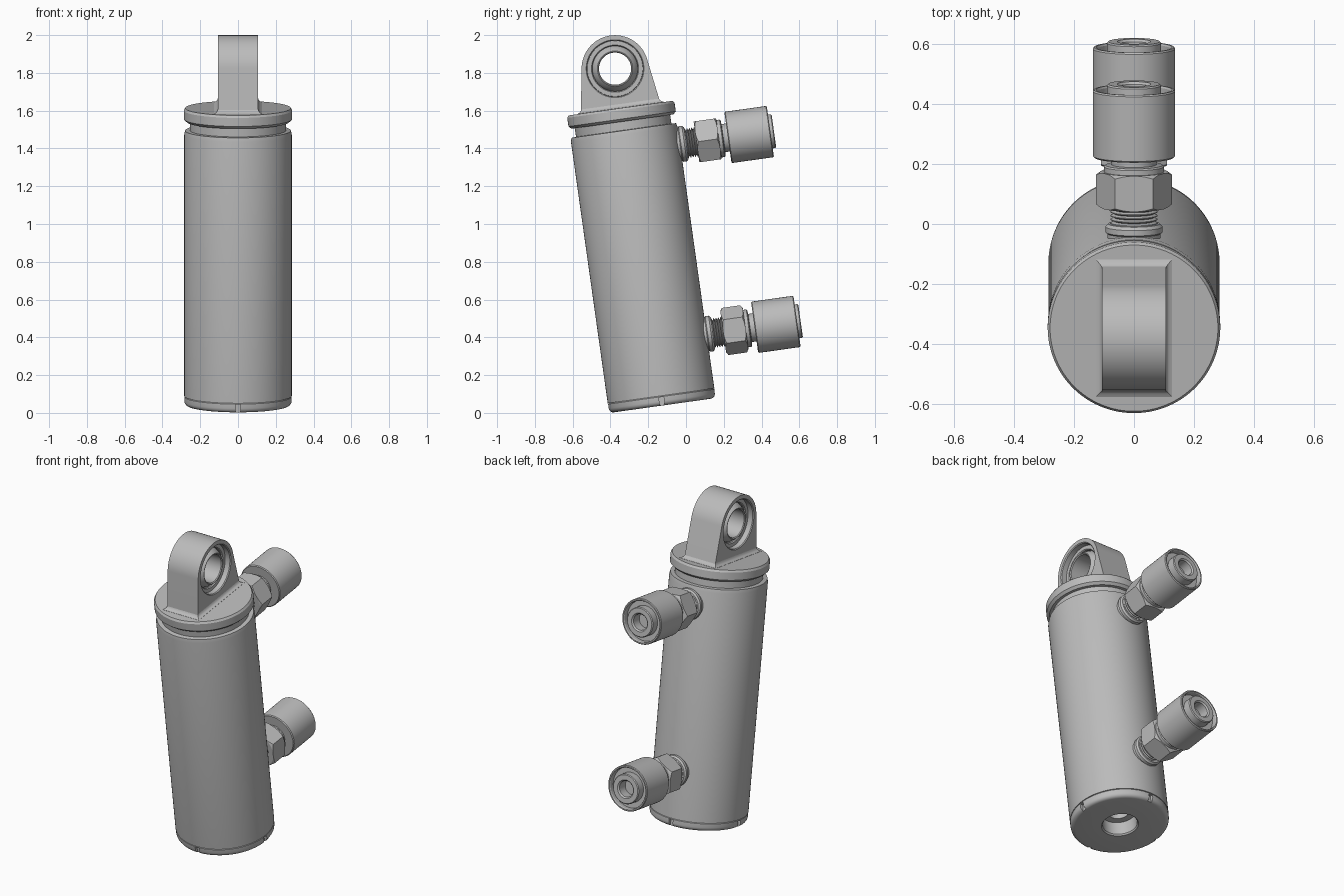
import bpy, bmesh
from math import sin, cos, pi, radians, acos, atan2
from mathutils import Matrix

cube = bpy.data.objects.get("Cube")
if cube:
    bpy.data.objects.remove(cube, do_unlink=True)

steel = bpy.data.materials.new("plain_grey_steel")
steel.use_nodes = True
GREY = (0.5, 0.5, 0.5, 1)
steel.diffuse_color = GREY
steel.node_tree.nodes["Principled BSDF"].inputs["Base Color"].default_value = GREY

# The whole cylinder leans back about the x axis
LEAN = Matrix.Translation((0, -0.125, 0.039)) @ Matrix.Rotation(radians(8), 4, 'X')


def make_object(name, bm, matrix):
    bmesh.ops.recalc_face_normals(bm, faces=bm.faces)
    mesh = bpy.data.meshes.new(name)
    bm.to_mesh(mesh)
    bm.free()
    mesh.transform(matrix)
    mesh.materials.append(steel)
    obj = bpy.data.objects.new(name, mesh)
    bpy.context.collection.objects.link(obj)
    return obj


def lathe(name, profile, matrix=LEAN, sides=64, closed=False, turn=0.0):
    """Turn (radius, height) points about z; open profiles get end caps."""
    bm = bmesh.new()
    rings = [[bm.verts.new((r * cos(turn + 2 * pi * i / sides),
                            r * sin(turn + 2 * pi * i / sides), z))
              for i in range(sides)] for r, z in profile]
    pairs = list(zip(rings, rings[1:]))
    if closed:
        pairs.append((rings[-1], rings[0]))
    else:
        bm.faces.new(rings[0])
        bm.faces.new(rings[-1])
    for a, b in pairs:
        for i in range(sides):
            j = (i + 1) % sides
            bm.faces.new((a[i], a[j], b[j], b[i]))
    return make_object(name, bm, matrix)


def extrude_x(name, outline, half, matrix=LEAN):
    """Extrude a (y, z) outline from -half to +half along x."""
    bm = bmesh.new()
    face = bm.faces.new([bm.verts.new((-half, y, z)) for y, z in outline])
    moved = bmesh.ops.extrude_face_region(bm, geom=[face])["geom"]
    verts = [v for v in moved if isinstance(v, bmesh.types.BMVert)]
    bmesh.ops.translate(bm, verts=verts, vec=(2 * half, 0, 0))
    return make_object(name, bm, matrix)


def boolean(obj, cutter, operation='DIFFERENCE'):
    mod = obj.modifiers.new("cut", 'BOOLEAN')
    mod.operation = operation
    mod.solver = 'EXACT'
    mod.object = cutter
    bpy.context.view_layer.objects.active = obj
    bpy.ops.object.modifier_apply(modifier=mod.name)
    bpy.data.objects.remove(cutter, do_unlink=True)


def smooth(obj, angle=30):
    bpy.ops.object.select_all(action='DESELECT')
    obj.select_set(True)
    bpy.context.view_layer.objects.active = obj
    bpy.ops.object.shade_smooth_by_angle(angle=radians(angle))


# Barrel with a stepped neck at the top
R = 0.285
barrel = lathe("barrel", [(0.25, 0.052), (R, 0.052), (R, 1.448), (0.28, 1.47),
                          (0.255, 1.472), (0.255, 1.53)], sides=96)
smooth(barrel)

# Rod head flange
flange = lathe("head_flange", [(0.25, 1.518), (0.272, 1.518), (0.287, 1.532),
                               (0.287, 1.578), (0.279, 1.59)], sides=96)
smooth(flange)

# Bottom cap with a rounded rim, a central port and four spanner slots
cap_profile = [(0.0005, 0.14), (0.06, 0.14), (0.06, 0.09), (0.1, 0.09), (0.1, 0.008), (0.107, 0)]
cap_profile += [(0.26 + 0.024 * sin(a * pi / 8), 0.024 - 0.024 * cos(a * pi / 8)) for a in range(5)]
cap_profile += [(0.284, 0.047), (0.279, 0.053), (0.11, 0.053), (0.11, 0.15), (0.0005, 0.15)]
cap = lathe("bottom_cap", cap_profile, sides=96)
for k in range(4):
    bm = bmesh.new()
    bmesh.ops.create_cube(bm, size=1)
    place = (LEAN @ Matrix.Rotation(k * pi / 2, 4, 'Z') @ Matrix.Translation((0.29, 0, 0.01))
             @ Matrix.Diagonal((0.05, 0.026, 0.07, 1)))
    boolean(cap, make_object("slot_cutter", bm, place))
smooth(cap)
# Open the barrel floor so the port is visible from below
boolean(barrel, lathe("port_cutter", [(0.108, 0.0), (0.108, 0.148)]))

# Mounting eye: round top with straight sides spreading to the base
EYE_Z, EYE_R, BASE_Y, BASE_Z = 1.801, 0.177, 0.213, 1.585
dy, dz = BASE_Y, BASE_Z - EYE_Z
start = atan2(dz, dy) + acos(EYE_R / (dy * dy + dz * dz) ** 0.5)
N = 40
outline = [(BASE_Y, BASE_Z)]
outline += [(EYE_R * cos(start + (pi - 2 * start) * i / N),
             EYE_Z + EYE_R * sin(start + (pi - 2 * start) * i / N)) for i in range(N + 1)]
outline += [(-BASE_Y, BASE_Z)]
eye = extrude_x("mounting_eye", outline, 0.107)
ACROSS = LEAN @ Matrix.Translation((0, 0, EYE_Z)) @ Matrix.Rotation(pi / 2, 4, 'Y')
boolean(eye, lathe("bore_cutter", [(0.163, -0.117), (0.148, -0.102), (0.148, 0.102),
                                   (0.163, 0.117)], ACROSS))
smooth(eye)

# Concave fillet where the eye meets the flange
bm = bmesh.new()
loops = []
for grow, z in ((0.02, 1.588), (0.02, 1.591), (0.009, 1.596), (0.003, 1.603), (0, 1.612)):
    x, y = 0.107 + grow, 0.211 + grow - (z - 1.59) * 0.16
    loops.append([bm.verts.new((sx * x, sy * y, z))
                  for sx, sy in ((-1, -1), (1, -1), (1, 1), (-1, 1))])
for a, b in zip(loops, loops[1:]):
    for i in range(4):
        bm.faces.new((a[i], a[i - 1], b[i - 1], b[i]))
smooth(make_object("eye_fillet", bm, LEAN))

# Swivel bearing: outer race, and a ball with a through hole
half_race = [(0.15, 0.066), (0.147, 0.07), (0.125, 0.07), (0.12, 0.064)]
race = half_race + [(0.126, 0)] + [(r, -z) for r, z in reversed(half_race)]
smooth(lathe("bearing_race", race, ACROSS, closed=True))
BALL = 0.13
ball = [(BALL * cos(radians(a)), BALL * sin(radians(a))) for a in range(-44, 45, 8)]
ball += [(0.09, 0.09), (0.085, 0.085), (0.085, -0.085), (0.09, -0.09)]
smooth(lathe("bearing_ball", ball, ACROSS, closed=True))


def fitting(label, height, turn):
    """Hose fitting pointing out of the back of the barrel."""
    out = LEAN @ Matrix.Translation((0, 0, height)) @ Matrix.Rotation(-pi / 2, 4, 'X')
    smooth(lathe(label + "_port_collar", [(0.088, 0.25), (0.088, 0.285), (0.095, 0.29),
                                          (0.095, 0.308), (0.086, 0.318), (0.07, 0.32)], out))
    # Ridged thread
    ridges = []
    for k in range(5):
        z = 0.314 + k * 0.0125
        ridges += [(0.066, z), (0.078, z + 0.005), (0.078, z + 0.0075)]
    lathe(label + "_thread", ridges + [(0.066, 0.38)], out, sides=48)
    # Hex nut with turned corners
    nut = lathe(label + "_hex_nut", [(0.126, 0.373), (0.126, 0.493)], out, sides=6, turn=turn)
    boolean(nut, lathe("nut_turning", [(0.108, 0.372), (0.13, 0.386), (0.13, 0.48),
                                       (0.108, 0.494)], out), 'INTERSECT')
    smooth(nut, 25)
    # Neck behind the sleeve
    smooth(lathe(label + "_neck", [(0.1, 0.485), (0.1, 0.51), (0.095, 0.515), (0.075, 0.517),
                                   (0.075, 0.56)], out))
    # Crimped sleeve, open at its end
    smooth(lathe(label + "_sleeve", [(0.07, 0.541), (0.132, 0.541), (0.137, 0.546), (0.137, 0.763),
                                     (0.133, 0.768), (0.126, 0.768), (0.122, 0.762), (0.122, 0.735),
                                     (0.07, 0.735)], out, closed=True))
    # Hollow hose stub
    smooth(lathe(label + "_hose_stub", [(0.09, 0.72), (0.09, 0.782), (0.085, 0.787), (0.056, 0.787),
                                        (0.048, 0.779), (0.048, 0.66), (0.0005, 0.66)], out))


fitting("upper", 1.357, 0)
fitting("lower", 0.342, pi / 6)
